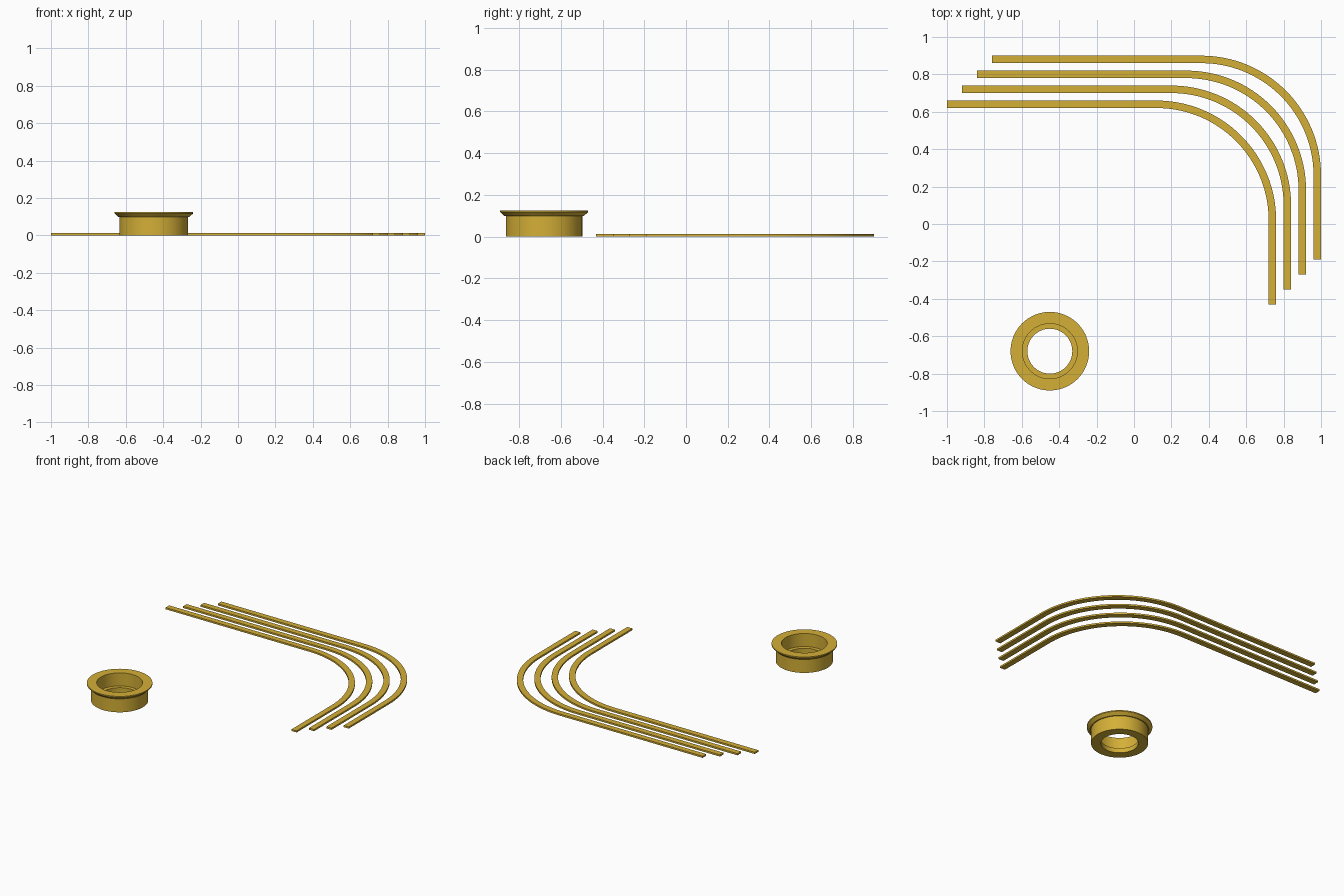
import bpy, bmesh, math
from mathutils import Vector

cube = bpy.data.objects.get("Cube")
if cube:
    bpy.data.objects.remove(cube)

gold = bpy.data.materials.new("gold")
gold.use_nodes = True
colour = (0.658, 0.429, 0.038, 1)
gold.diffuse_color = colour
gold.node_tree.nodes["Principled BSDF"].inputs["Base Color"].default_value = colour


def finish(bm, name, location):
    """Turn a bmesh into a gold object with smooth curves and sharp edges."""
    bmesh.ops.recalc_face_normals(bm, faces=bm.faces)
    mesh = bpy.data.meshes.new(name)
    bm.to_mesh(mesh)
    bm.free()
    obj = bpy.data.objects.new(name, mesh)
    obj.location = location
    mesh.materials.append(gold)
    bpy.context.collection.objects.link(obj)
    bpy.ops.object.select_all(action="DESELECT")
    obj.select_set(True)
    bpy.context.view_layer.objects.active = obj
    bpy.ops.object.shade_smooth_by_angle(angle=math.radians(30))
    return obj


# Bent flat strip: straight run, quarter bend, straight run
WIDTH, HEIGHT, RADIUS, STEPS = 0.04, 0.012, 0.62, 32
LONG_RUN, SHORT_RUN = 1.12, 0.45


def bent_strip(name, bend_centre):
    bm = bmesh.new()
    path = [(Vector((-LONG_RUN, RADIUS, 0)), Vector((0, 1, 0)))]
    for i in range(STEPS + 1):
        a = math.pi / 2 * (1 - i / STEPS)
        out = Vector((math.cos(a), math.sin(a), 0))
        path.append((out * RADIUS, out))
    path.append((Vector((RADIUS, -SHORT_RUN, 0)), Vector((1, 0, 0))))
    up = Vector((0, 0, HEIGHT))
    rings = []
    for p, out in path:
        inner, outer = p - out * WIDTH / 2, p + out * WIDTH / 2
        rings.append([bm.verts.new(v) for v in (inner, outer, outer + up, inner + up)])
    for a, b in zip(rings, rings[1:]):
        for k in range(4):
            n = (k + 1) % 4
            bm.faces.new((a[k], a[n], b[n], b[k]))
    bm.faces.new(rings[0])
    bm.faces.new(rings[-1])
    return finish(bm, name, bend_centre)


for i in range(4):
    shift = 0.08 * i
    bent_strip(f"bent_strip_{i + 1}", (0.12 + shift, 0.02 + shift, 0))

# Flanged bushing: lathed section with chamfered flange and inner ledge
section = [(0.12, 0), (0.183, 0), (0.183, 0.098), (0.19, 0.098), (0.21, 0.117),
           (0.21, 0.125), (0.147, 0.125), (0.147, 0.033), (0.12, 0.033)]
bm = bmesh.new()
verts = [bm.verts.new((r, 0, z)) for r, z in section]
edges = [bm.edges.new((verts[i - 1], verts[i])) for i in range(len(verts))]
bmesh.ops.spin(bm, geom=verts + edges, cent=(0, 0, 0), axis=(0, 0, 1),
               angle=math.tau, steps=96, use_merge=True)
bmesh.ops.remove_doubles(bm, verts=bm.verts, dist=0.0001)
finish(bm, "flanged_bushing", (-0.45, -0.68, 0))
